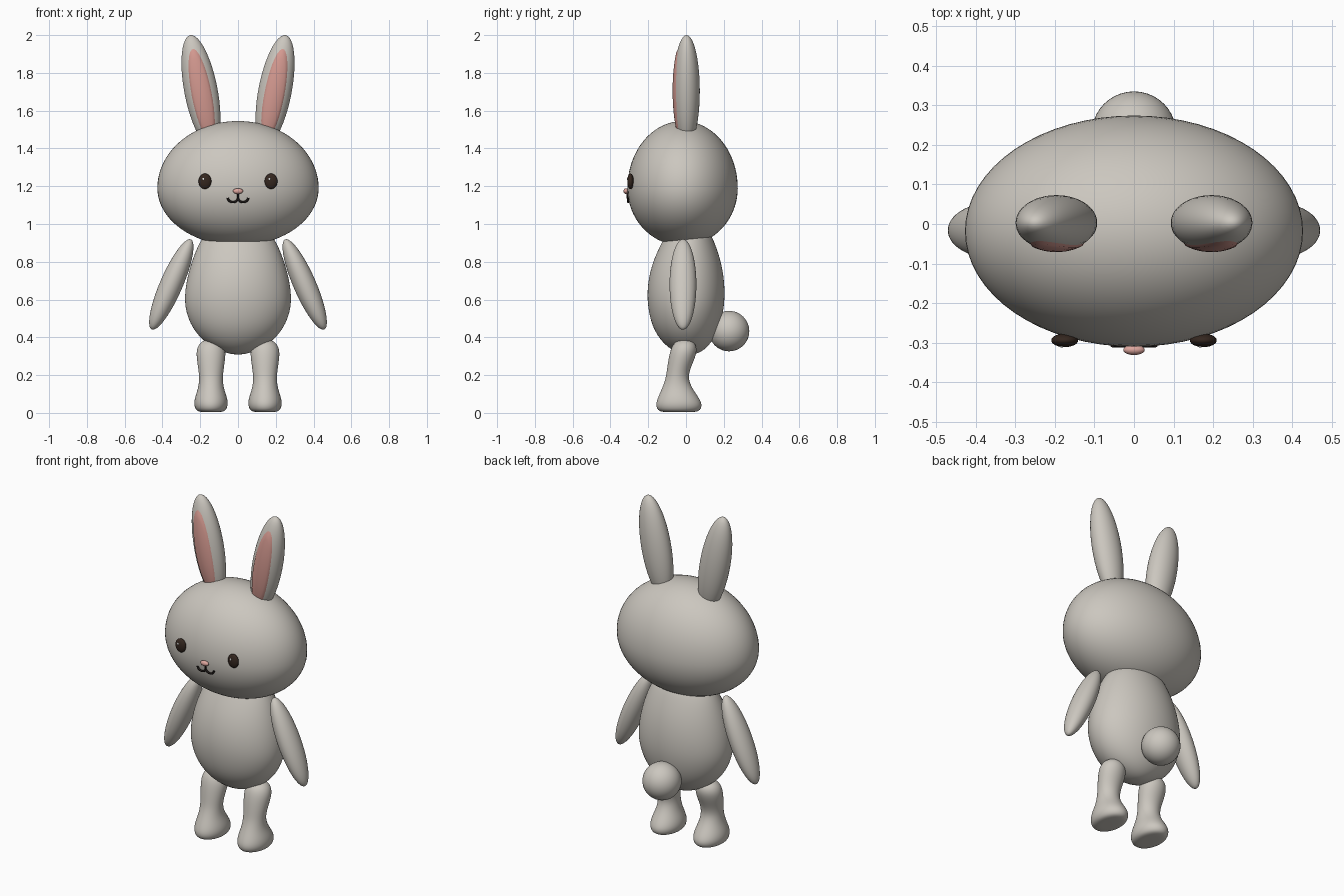
import bpy, bmesh, math
from mathutils import Vector, Matrix

if "Cube" in bpy.data.objects:
    bpy.data.objects.remove(bpy.data.objects["Cube"])


def material(name, rgb):
    m = bpy.data.materials.new(name)
    m.diffuse_color = (*rgb, 1)
    m.use_nodes = True
    m.node_tree.nodes["Principled BSDF"].inputs["Base Color"].default_value = m.diffuse_color
    return m


FUR = material("warm grey fur", (0.60, 0.57, 0.52))
EAR_PINK = material("inner ear pink", (0.66, 0.32, 0.28))
NOSE_PINK = material("nose pink", (0.72, 0.38, 0.34))
BROWN = material("dark brown", (0.035, 0.02, 0.014))
BLACK = material("mouth black", (0.012, 0.009, 0.008))
WHITE = material("highlight white", (0.9, 0.9, 0.88))


def finish(name, bm, mat):
    bmesh.ops.recalc_face_normals(bm, faces=bm.faces)
    me = bpy.data.meshes.new(name)
    bm.to_mesh(me)
    bm.free()
    me.materials.append(mat)
    for p in me.polygons:
        p.use_smooth = True
    ob = bpy.data.objects.new(name, me)
    bpy.context.collection.objects.link(ob)
    return ob


def ellipsoid(name, centre, radii, mat, tilt=0.0, seg=40, rings=24):
    bm = bmesh.new()
    m = (Matrix.Translation(centre) @ Matrix.Rotation(tilt, 4, 'Y')
         @ Matrix.Diagonal((*radii, 1)))
    bmesh.ops.create_uvsphere(bm, u_segments=seg, v_segments=rings, radius=1, matrix=m)
    return finish(name, bm, mat)


def loft(name, rings, mat, cx=0.0, seg=24):
    """Stack of elliptical rings: (z, x radius, y centre, y radius)."""
    bm = bmesh.new()
    loops = []
    for z, rx, cy, ry in rings:
        loops.append([bm.verts.new((cx + rx * math.cos(a), cy + ry * math.sin(a), z))
                      for a in (2 * math.pi * i / seg for i in range(seg))])
    for lo, hi in zip(loops, loops[1:]):
        for i in range(seg):
            j = (i + 1) % seg
            bm.faces.new((lo[i], lo[j], hi[j], hi[i]))
    # close both ends with a fan
    for loop in (loops[0], loops[-1]):
        mid = sum((v.co for v in loop), Vector()) / seg
        c = bm.verts.new(mid)
        for i in range(seg):
            bm.faces.new((loop[i], loop[(i + 1) % seg], c))
    ob = finish(name, bm, mat)
    sub = ob.modifiers.new("smooth", 'SUBSURF')
    sub.levels = sub.render_levels = 2
    return ob


def ear_patch(name, centre, radii, tilt, half_w, half_h, mat):
    """Thin oval skin lying on the front of an ear."""
    bm = bmesh.new()
    m = Matrix.Translation(centre) @ Matrix.Rotation(tilt, 4, 'Y')
    seg, steps, prev = 40, 8, None
    for k in range(steps + 1):
        loop = []
        for i in range(seg):
            a = 2 * math.pi * i / seg
            x = half_w * k / steps * math.cos(a)
            z = half_h * k / steps * math.sin(a) - 0.02
            y = -radii[1] * math.sqrt(max(0, 1 - (x / radii[0]) ** 2 - (z / radii[2]) ** 2))
            lift = 0.004 if k < steps else -0.003
            loop.append(bm.verts.new(m @ Vector((x, y - lift, z))))
            if k == 0:
                break
        for i in range(seg if k else 0):
            j = (i + 1) % seg
            if k == 1:
                bm.faces.new((prev[0], loop[i], loop[j]))
            else:
                bm.faces.new((prev[i], loop[i], loop[j], prev[j]))
        prev = loop
    ob = finish(name, bm, mat)
    # make sure the skin faces forward
    if sum(p.normal.y for p in ob.data.polygons) > 0:
        ob.data.flip_normals()


def stroke(name, points, radius, mat):
    cu = bpy.data.curves.new(name, 'CURVE')
    cu.dimensions = '3D'
    cu.bevel_depth = radius
    cu.bevel_resolution = 2
    cu.use_fill_caps = True
    sp = cu.splines.new('POLY')
    sp.points.add(len(points) - 1)
    for p, co in zip(sp.points, points):
        p.co = (*co, 1)
    cu.materials.append(mat)
    bpy.context.collection.objects.link(bpy.data.objects.new(name, cu))


# Head: wide egg, a little taller above its middle, flat where it sits on the body
head = ellipsoid("head", (0, 0, 0), (1, 1, 1), FUR, seg=64, rings=40)
for v in head.data.vertices:
    x, y, z = v.co
    z = 1.19 + z * (0.355 if z > 0 else 0.305)
    v.co = (0.427 * x, -0.018 + 0.292 * y, max(z, 0.905))

# Body: pear shape
loft("body", [(0.31, 0.03, 0.015, 0.03), (0.325, 0.09, 0.012, 0.075),
              (0.37, 0.175, 0.005, 0.130), (0.45, 0.246, 0.0, 0.178),
              (0.55, 0.283, 0.0, 0.202), (0.64, 0.283, 0.0, 0.207),
              (0.73, 0.267, 0.002, 0.198), (0.82, 0.240, 0.006, 0.175),
              (0.91, 0.202, 0.012, 0.137), (0.98, 0.15, 0.015, 0.10)], FUR, seg=32)

# Tail
ellipsoid("tail", (0, 0.228, 0.433), (0.107, 0.107, 0.107), FUR)

# Paired parts
LEG = [(0.004, 0.055, -0.037, 0.085), (0.012, 0.080, -0.037, 0.114),
       (0.045, 0.092, -0.037, 0.125), (0.085, 0.085, -0.041, 0.107),
       (0.13, 0.068, -0.047, 0.080), (0.18, 0.062, -0.048, 0.060),
       (0.23, 0.067, -0.040, 0.061), (0.28, 0.075, -0.025, 0.069),
       (0.33, 0.079, -0.012, 0.072), (0.37, 0.062, -0.008, 0.058),
       (0.39, 0.025, -0.006, 0.024)]
EAR_R = (0.088, 0.070, 0.30)
for side, s in (("left", 1), ("right", -1)):
    loft(f"{side}_leg", LEG, FUR, cx=0.143 * s)
    ellipsoid(f"{side}_arm", (0.353 * s, -0.016, 0.68), (0.060, 0.071, 0.26), FUR, tilt=-0.41 * s)
    ear_c = (0.196 * s, 0.003, 1.705)
    ellipsoid(f"{side}_ear", ear_c, EAR_R, FUR, tilt=0.19 * s)
    ear_patch(f"{side}_inner_ear", ear_c, EAR_R, 0.19 * s, 0.056, 0.26, EAR_PINK)
    ellipsoid(f"{side}_eye", (0.175 * s, -0.294, 1.226), (0.034, 0.017, 0.041), BROWN, seg=24, rings=16)
    ellipsoid(f"{side}_eye_highlight", (0.175 * s - 0.008, -0.308, 1.238),
              (0.006, 0.004, 0.007), WHITE, seg=12, rings=8)

# Nose and mouth
ellipsoid("nose", (0, -0.318, 1.174), (0.027, 0.013, 0.015), NOSE_PINK, seg=24, rings=16)
stroke("mouth_line", [(0, -0.311, 1.168), (0, -0.309, 1.136)], 0.005, BLACK)
smile = []
for s in (-1, 1):
    arc = [(s * (0.027 - 0.027 * math.cos(t)), -0.306, 1.138 - 0.022 * math.sin(t))
           for t in (math.pi * i / 10 for i in range(11))]
    smile += arc[::-1] if s < 0 else arc[1:]
stroke("smile", smile, 0.006, BLACK)
